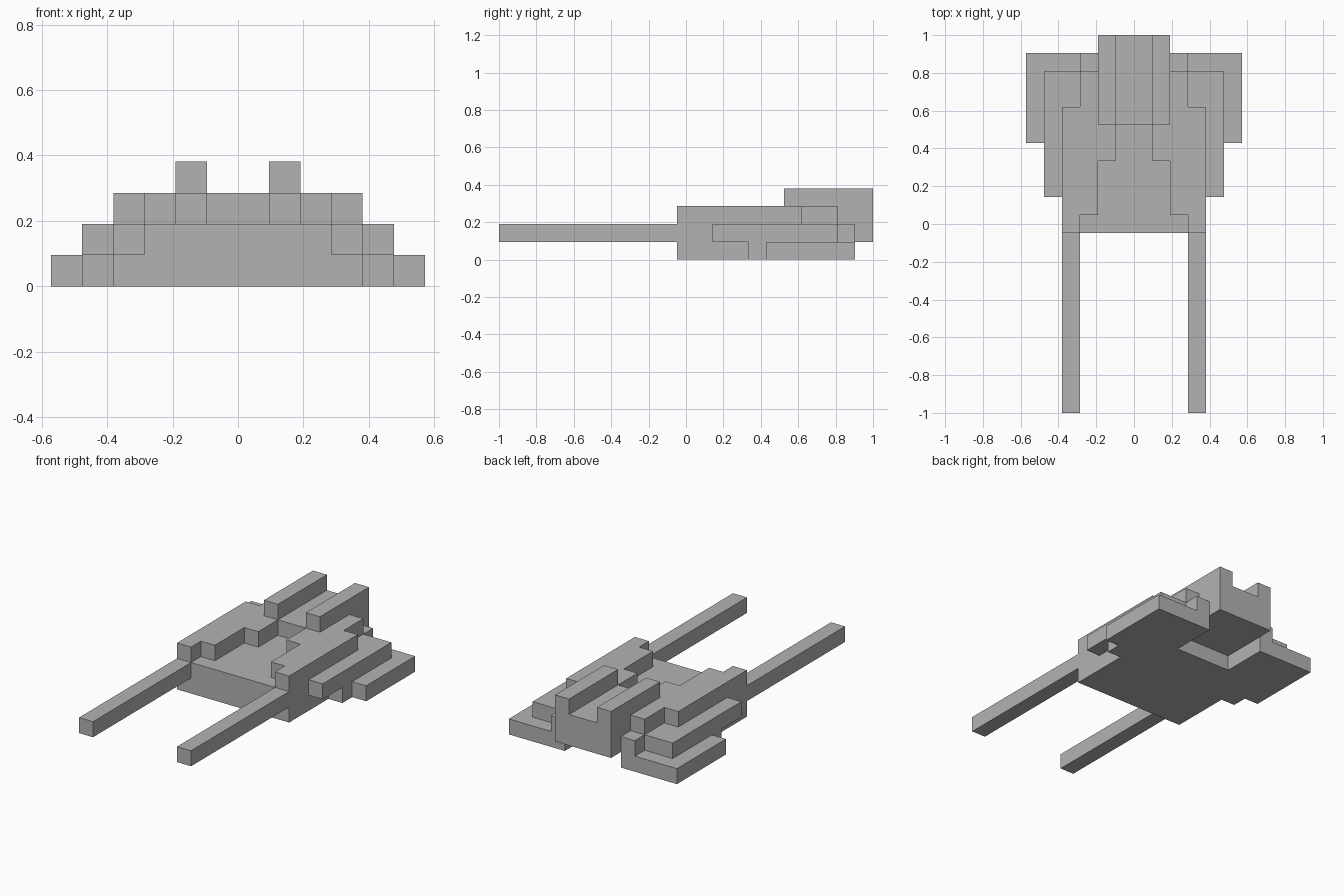
import bpy
import bmesh
from mathutils import Vector

cube = bpy.data.objects.get("Cube")
if cube:
    bpy.data.objects.remove(cube, do_unlink=True)

U = 2 / 21  # one block; the model is 21 blocks long

grey = bpy.data.materials.new("plain grey")
grey.use_nodes = True
grey.diffuse_color = (0.45, 0.45, 0.45, 1)
grey.node_tree.nodes["Principled BSDF"].inputs["Base Color"].default_value = grey.diffuse_color


def prism(name, outline, low, high, along="z", mirror=False):
    """Extrude an outline given in blocks: (x, y) along z, or (y, z) along x."""
    bm = bmesh.new()
    if along == "z":
        points = [(a, b, low) for a, b in outline]
        push = Vector((0, 0, high - low))
    else:
        points = [(low, a, b) for a, b in outline]
        push = Vector((high - low, 0, 0))
    face = bm.faces.new([bm.verts.new(p) for p in points])
    result = bmesh.ops.extrude_face_region(bm, geom=[face])
    moved = [g for g in result["geom"] if isinstance(g, bmesh.types.BMVert)]
    bmesh.ops.translate(bm, verts=moved, vec=push)
    for v in bm.verts:
        v.co = Vector((v.co.x, v.co.y - 10.5, v.co.z)) * U
    bmesh.ops.recalc_face_normals(bm, faces=bm.faces)
    mesh = bpy.data.meshes.new(name)
    bm.to_mesh(mesh)
    bm.free()
    mesh.materials.append(grey)
    obj = bpy.data.objects.new(name, mesh)
    bpy.context.collection.objects.link(obj)
    if mirror:
        obj.modifiers.new("Mirror", "MIRROR").use_mirror_merge = False
    return obj


def rect(x0, x1, y0, y1):
    return [(x0, y0), (x1, y0), (x1, y1), (x0, y1)]


# Central body
prism("hull", rect(-4, 4, 10, 17), 0, 2)

# Stepped wings on both sides
prism("lower_wings", [(4, 14), (5, 14), (5, 15), (6, 15), (6, 20),
                      (2, 20), (2, 17), (4, 17)], 0, 1, mirror=True)
prism("middle_wings", [(4, 12), (5, 12), (5, 19), (3, 19), (3, 20),
                       (2, 20), (2, 17), (4, 17)], 1, 2, mirror=True)

# Raised deck sides around the sunken front floor
prism("deck_sides", [(3, 10), (4, 10), (4, 17), (3, 17), (3, 19), (2, 19),
                     (2, 16), (1, 16), (1, 14), (2, 14), (2, 11), (3, 11)],
      2, 3, mirror=True)

# Rear block overhanging the notch in the base, with two ridges on top
prism("rear_block", [(16, 2), (17, 2), (17, 1), (21, 1), (21, 3), (16, 3)],
      -2, 2, along="x")
prism("rear_ridges", rect(1, 2, 16, 21), 3, 4, mirror=True)

# Long front prongs
prism("front_prongs", rect(3, 4, 0, 10), 1, 2, mirror=True)
